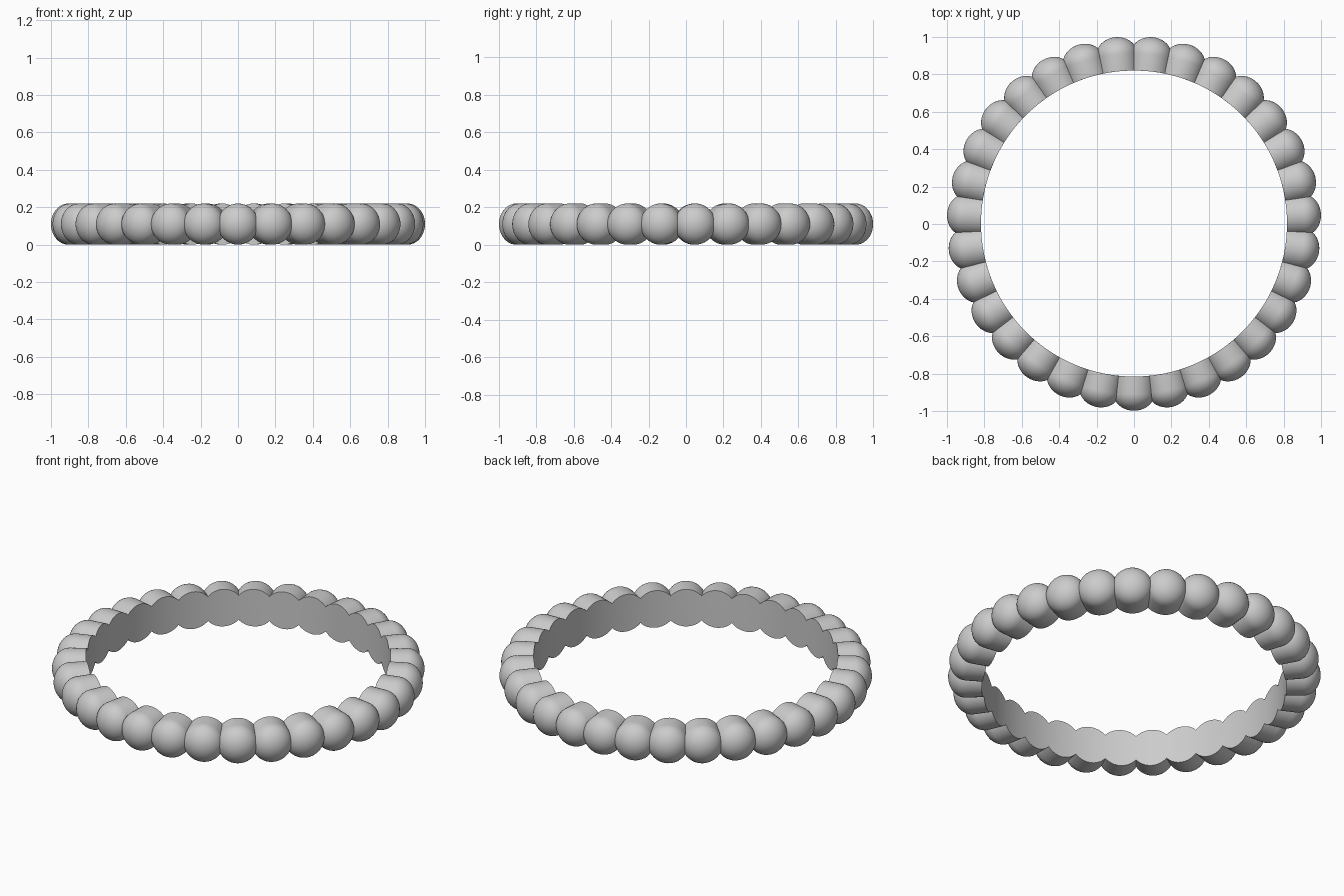
import bpy, bmesh
from math import sin, cos, pi, sqrt
from mathutils import Matrix, Vector

if "Cube" in bpy.data.objects:
    bpy.data.objects.remove(bpy.data.objects["Cube"])

COUNT = 31            # beads round the ring
STEP = 2 * pi / COUNT
INNER = 0.818         # radius of the smooth inner wall
BEAD = 0.11           # bead radius across the band
DOME_BASE = 0.908     # where the straight bead sides turn into the dome
DOME = 0.093          # dome depth
SEG = 40


def inner_y(x):
    return -sqrt(INNER ** 2 - x * x)


# One bead: rings from the inner wall centre, along the side, to the dome tip
rings = [(BEAD * f, None) for f in (0.25, 0.5, 0.75, 1.0)]
rings += [(BEAD * cos(i * pi / 20), DOME_BASE + DOME * sin(i * pi / 20)) for i in range(10)]

bm = bmesh.new()
loops = []
for r, d in rings:
    loop = []
    for k in range(SEG):
        a = 2 * pi * k / SEG
        x = r * cos(a)
        loop.append(bm.verts.new((x, inner_y(x) if d is None else -d, r * sin(a))))
    loops.append(loop)
base = bm.verts.new((0, -INNER, 0))
tip = bm.verts.new((0, -DOME_BASE - DOME, 0))
for k in range(SEG):
    n = (k + 1) % SEG
    bm.faces.new((base, loops[0][n], loops[0][k]))
    bm.faces.new((tip, loops[-1][k], loops[-1][n]))
    for a, b in zip(loops, loops[1:]):
        bm.faces.new((a[k], a[n], b[n], b[k]))

# Trim the bead where it meets its neighbours
for s in (-1, 1):
    bmesh.ops.bisect_plane(bm, geom=bm.verts[:] + bm.edges[:] + bm.faces[:], dist=1e-6,
                           plane_co=(0, 0, 0),
                           plane_no=Vector((s * cos(STEP / 2), sin(STEP / 2), 0)),
                           clear_outer=True)

# Repeat round the ring and weld
source = bm.verts[:] + bm.edges[:] + bm.faces[:]
for i in range(1, COUNT):
    copy = bmesh.ops.duplicate(bm, geom=source)["geom"]
    bmesh.ops.rotate(bm, verts=[v for v in copy if isinstance(v, bmesh.types.BMVert)],
                     cent=(0, 0, 0), matrix=Matrix.Rotation(i * STEP, 3, 'Z'))
bmesh.ops.remove_doubles(bm, verts=bm.verts[:], dist=1e-4)
bmesh.ops.recalc_face_normals(bm, faces=bm.faces[:])
bmesh.ops.translate(bm, verts=bm.verts[:], vec=(0, 0.0025, BEAD))

mesh = bpy.data.meshes.new("beaded_ring")
bm.to_mesh(mesh)
bm.free()
ring = bpy.data.objects.new("beaded_ring", mesh)
bpy.context.collection.objects.link(ring)
bpy.context.view_layer.objects.active = ring
ring.select_set(True)
bpy.ops.object.shade_smooth_by_angle(angle=0.6)
